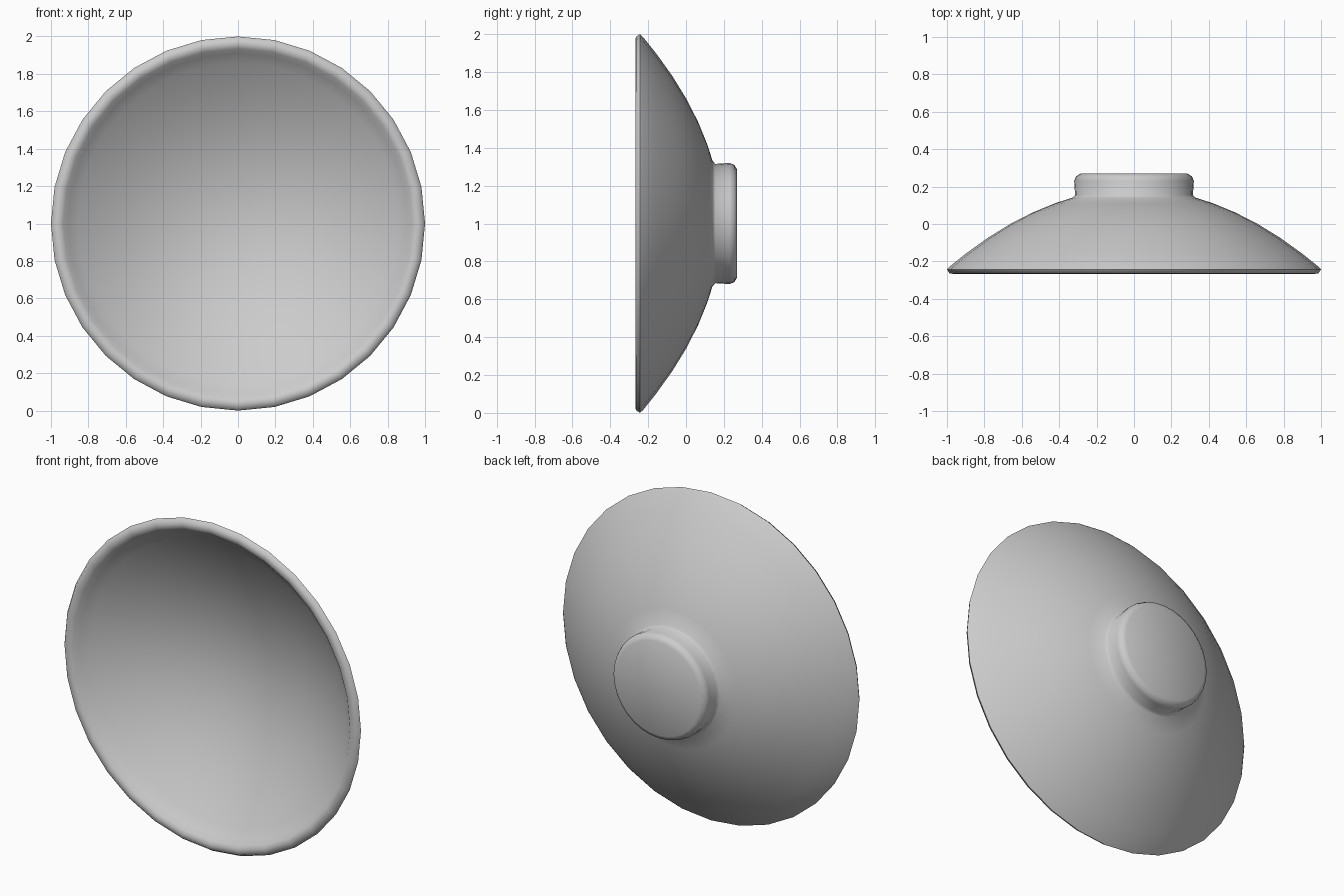
import bpy, bmesh
from math import pi
from mathutils import Matrix, Vector

if "Cube" in bpy.data.objects:
    bpy.data.objects.remove(bpy.data.objects["Cube"])


def lathe(name, profile, sides):
    """Spin a (radius, y) profile about the y axis through z = 1."""
    bm = bmesh.new()
    verts = [bm.verts.new((0, y, r)) for r, y in profile]
    edges = [bm.edges.new(pair) for pair in zip(verts, verts[1:])]
    bmesh.ops.spin(bm, geom=verts + edges, cent=(0, 0, 0), axis=(0, 1, 0),
                   angle=2 * pi, steps=sides, use_duplicate=False)
    bmesh.ops.remove_doubles(bm, verts=bm.verts[:], dist=0.0005)
    bmesh.ops.transform(bm, matrix=Matrix.Translation(Vector((0, 0, 1))), verts=bm.verts[:])
    bmesh.ops.recalc_face_normals(bm, faces=bm.faces[:])
    mesh = bpy.data.meshes.new(name)
    bm.to_mesh(mesh)
    bm.free()
    obj = bpy.data.objects.new(name, mesh)
    bpy.context.collection.objects.link(obj)
    bpy.context.view_layer.objects.active = obj
    obj.select_set(True)
    bpy.ops.object.shade_smooth_by_angle(angle=pi / 3)
    obj.select_set(False)
    return obj


# Shallow curved dish with rounded rim, thin shell and rear mounting boss
inner = [(r, 0.11 - 0.41 * r * r) for r in (0, 0.15, 0.3, 0.45, 0.6, 0.75, 0.86, 0.91)]
rim = [(0.935, -0.256), (0.955, -0.267), (0.985, -0.265), (1.0, -0.243), (0.985, -0.227)]
outer = [(r, 0.187 - 0.427 * r * r) for r in (0.9, 0.78, 0.66, 0.54, 0.42, 0.33)]
boss = [(0.315, 0.155), (0.32, 0.23), (0.31, 0.255), (0.285, 0.27), (0, 0.27)]
lathe("dish", inner + rim + outer + boss, 32)
